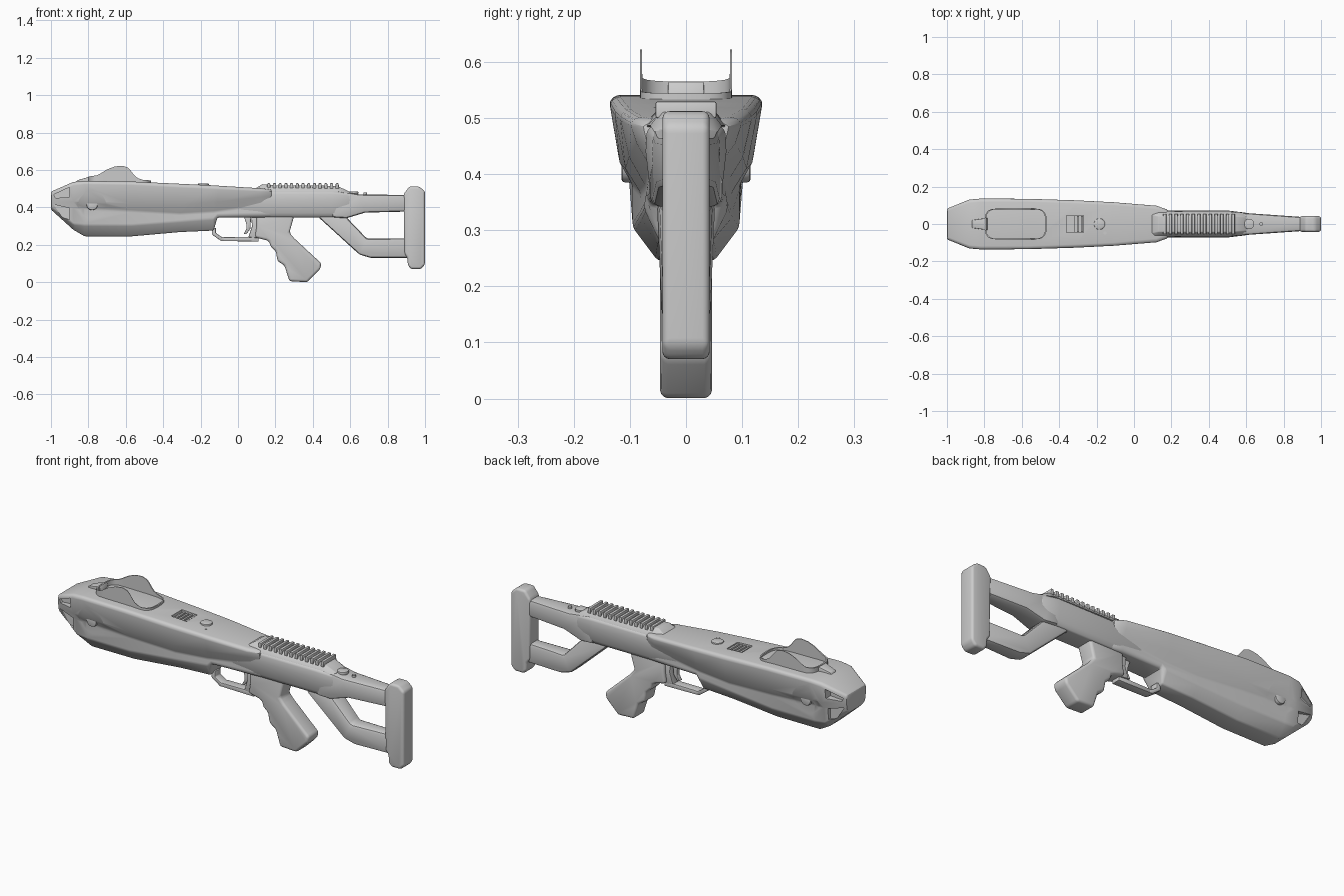
import bpy, bmesh, math

if "Cube" in bpy.data.objects:
    bpy.data.objects.remove(bpy.data.objects["Cube"])


def finish(name, bm, bevel=0.0, segs=2, angle=35):
    bmesh.ops.recalc_face_normals(bm, faces=bm.faces)
    me = bpy.data.meshes.new(name)
    bm.to_mesh(me)
    bm.free()
    ob = bpy.data.objects.new(name, me)
    bpy.context.collection.objects.link(ob)
    bpy.ops.object.select_all(action='DESELECT')
    bpy.context.view_layer.objects.active = ob
    ob.select_set(True)
    if bevel:
        m = ob.modifiers.new("bevel", 'BEVEL')
        m.width, m.segments, m.limit_method = bevel, segs, 'ANGLE'
        m.angle_limit = math.radians(25)
        bpy.ops.object.modifier_apply(modifier=m.name)
    bpy.ops.object.shade_smooth_by_angle(angle=math.radians(angle))
    return ob


def prism(name, pts, width, bevel=0.0, y0=0.0, segs=2):
    """Side profile (x, z) thickened across y; width may be a function of x."""
    w = width if callable(width) else (lambda x: width)
    bm = bmesh.new()
    a = [bm.verts.new((x, y0 - w(x), z)) for x, z in pts]
    b = [bm.verts.new((x, y0 + w(x), z)) for x, z in pts]
    bm.faces.new(a)
    bm.faces.new(b[::-1])
    n = len(pts)
    for i in range(n):
        j = (i + 1) % n
        bm.faces.new((a[i], b[i], b[j], a[j]))
    return finish(name, bm, bevel, segs)


def loft(name, sections, bevel=0.0):
    """Sections of (x, half outline [(y, z)...]) mirrored across y and skinned."""
    bm = bmesh.new()
    rings = []
    for x, half in sections:
        ring = half + [(-y, z) for y, z in reversed(half)]
        rings.append([bm.verts.new((x, y, z)) for y, z in ring])
    n = len(rings[0])
    for r, s in zip(rings, rings[1:]):
        for i in range(n):
            j = (i + 1) % n
            bm.faces.new((r[i], r[j], s[j], s[i]))
    bm.faces.new(rings[0])
    bm.faces.new(rings[-1])
    return finish(name, bm, bevel)


def disc(name, loc, r, depth, axis='Z', bevel=0.0, sides=32):
    bm = bmesh.new()
    bmesh.ops.create_cone(bm, cap_ends=True, segments=sides, radius1=r, radius2=r, depth=depth)
    for v in bm.verts:
        x, y, z = v.co
        v.co = (x, z, y) if axis == 'Y' else (x, y, z)
        v.co.x += loc[0]
        v.co.y += loc[1]
        v.co.z += loc[2]
    return finish(name, bm, bevel)


def cut(ob, cutter):
    m = ob.modifiers.new("cut", 'BOOLEAN')
    m.operation, m.object, m.solver = 'DIFFERENCE', cutter, 'EXACT'
    bpy.context.view_layer.objects.active = ob
    bpy.ops.object.modifier_apply(modifier=m.name)
    bpy.data.objects.remove(cutter)


# Front shell: wide top, undercut flank and lower keel
body = loft("front_shell", [
    (-1.00, [(.075, .484), (.082, .47), (.082, .44), (.08, .42), (.075, .40), (.05, .388)]),
    (-0.88, [(.12, .536), (.132, .524), (.118, .43), (.102, .395), (.093, .31), (.055, .28)]),
    (-0.82, [(.125, .541), (.137, .530), (.120, .43), (.098, .395), (.095, .305), (.05, .245)]),
    (-0.57, [(.125, .538), (.136, .526), (.118, .42), (.095, .38), (.095, .305), (.05, .245)]),
    (-0.31, [(.116, .526), (.128, .512), (.108, .41), (.08, .365), (.083, .325), (.047, .268)]),
    (-0.13, [(.108, .517), (.119, .504), (.102, .43), (.07, .375), (.075, .34), (.045, .276)]),
    (-0.11, [(.107, .516), (.118, .503), (.101, .43), (.069, .378), (.072, .36), (.06, .345)]),
    (0.12, [(.085, .502), (.100, .492), (.088, .455), (.062, .41), (.066, .365), (.055, .347)]),
    (0.18, [(.060, .496), (.078, .486), (.072, .46), (.058, .41), (.062, .365), (.05, .347)]),
], 0.008)
for s in (-1, 1):
    # Round side recess and nose slots
    cut(body, disc("recess_cutter", (-.78, s * .145, .415), .075, .10, 'Y'))
    cut(body, prism("slot_cutter", [(-.985, .468), (-.90, .508), (-.90, .455), (-.975, .45)], .05, y0=s * .125))
    cut(body, prism("slot_cutter", [(-.985, .415), (-.90, .395), (-.90, .335), (-.94, .345)], .05, y0=s * .125))
    disc("side_button", (-.78, s * .10, .415), .03, .03, 'Y', .006)
# Slot on the top deck
cut(body, prism("slot_cutter", [(-.36, .55), (-.27, .55), (-.27, .512), (-.36, .514)], .045))
bpy.context.view_layer.objects.active = body
body.select_set(True)
bpy.ops.object.shade_smooth_by_angle(angle=math.radians(30))
for i in range(4):
    x = -.347 + i * .021
    prism(f"deck_slat_{i}", [(x, .50), (x + .01, .50), (x + .01, .521), (x, .521)], .042)

# Sight collar: thin rounded loop whose sides rise into two fins
HEIGHTS = [(-.82, .562), (-.75, .572), (-.70, .603), (-.66, .618), (-.62, .623), (-.585, .612),
           (-.55, .565), (-.52, .548), (-.44, .542)]


def fin_height(x):
    for (x0, z0), (x1, z1) in zip(HEIGHTS, HEIGHTS[1:]):
        if x <= x1:
            return z0 + (z1 - z0) * (x - x0) / (x1 - x0)
    return HEIGHTS[-1][1]


loop = []
for cx, a0 in ((-.53, -90), (-.735, 90)):
    for k in range(17):
        a = math.radians(a0 + k * 180 / 16)
        c, s = math.cos(a), math.sin(a)
        loop.append((cx + .065 * math.copysign(abs(c) ** .7, c), .082 * math.copysign(abs(s) ** .7, s)))
    if a0 == -90:
        loop += [(-.53 - .205 * t / 14, .082) for t in range(1, 14)]
loop += [(-.735 + .205 * t / 14, -.082) for t in range(1, 14)]
bm = bmesh.new()
rows = [[bm.verts.new((x * k + -.632 * (1 - k), y * k, fin_height(x) if up else .52)) for x, y in loop]
        for k, up in ((1, 0), (1, 1), (.955, 1), (.955, 0))]
for q in range(4):
    r, t = rows[q], rows[(q + 1) % 4]
    for i in range(len(loop)):
        j = (i + 1) % len(loop)
        bm.faces.new((r[i], r[j], t[j], t[i]))
finish("sight_collar", bm)
prism("sight_ramp", [(-.87, .53), (-.86, .545), (-.79, .565), (-.78, .53)], lambda x: .02 + (x + .87) * .15, .003)

# Deck knobs
disc("deck_knob", (-.185, 0, .518), .03, .018, bevel=.004)
disc("deck_pin", (-.155, -.048, .515), .009, .008, sides=16)

# Receiver behind the shell
REC = [(.052, .492), (.070, .478), (.072, .44), (.064, .37), (.05, .347)]
loft("receiver", [(-.12, REC), (.50, REC),
                  (.60, [(.045, .480), (.058, .468), (.060, .44), (.055, .375), (.043, .352)])], .006)

# Top rail with cross teeth
loft("rail_base", [(.09, [(.05, .499), (.085, .48)]), (.13, [(.042, .524), (.078, .48)]),
                   (.19, [(.042, .518), (.07, .485)]), (.53, [(.042, .515), (.065, .485)]),
                   (.60, [(.035, .482), (.055, .47)])], .003)
for i in range(13):
    x = .155 + i * .0305
    prism(f"rail_tooth_{i}", [(x, .50), (x + .019, .50), (x + .017, .529), (x + .002, .529)], .054, .003)
disc("stock_latch", (.615, 0, .478), .028, .016, bevel=.003)
disc("stock_pin", (.68, 0, .473), .01, .012, sides=16)


# Skeleton stock: top bar, lower strut and butt plate
def taper(x):
    return .062 - (x - .55) * .07


prism("stock_top_bar", [(.53, .485), (.60, .478), (.65, .469), (.93, .466), (.93, .378), (.68, .372),
                        (.58, .342), (.50, .347)], taper, .014)
prism("stock_strut", [(.425, .352), (.65, .147), (.71, .13), (.93, .13), (.93, .235), (.69, .232),
                      (.575, .352)], lambda x: .053 - (x - .42) * .04, .014)
prism("butt_plate", [(.885, .47), (.917, .512), (.968, .512), (1.0, .485), (1.0, .095), (.978, .07),
                     (.925, .07), (.908, .09), (.906, .13), (.89, .15)], .042, .018, segs=4)

# Pistol grip with finger waves
prism("pistol_grip", [(.10, .36), (.10, .30), (.09, .24), (.15, .225), (.168, .216), (.174, .19), (.203, .165),
                      (.206, .145), (.212, .112), (.248, .09), (.256, .065), (.275, .005), (.37, .0),
                      (.44, .07), (.446, .10), (.30, .235), (.275, .265), (.302, .36)], .046, .014, segs=3)

# Trigger guard and trigger
prism("guard_front", [(-.14, .29), (-.14, .255), (-.09, .22), (-.07, .22), (-.07, .24), (-.085, .24),
                      (-.118, .262), (-.118, .29)], .024, .004)
prism("guard_bottom", [(-.08, .22), (.11, .217), (.11, .242), (-.08, .241)], .024, .004)
prism("trigger", [(.03, .355), (.045, .31), (.045, .285), (.03, .257), (.045, .257), (.066, .285), (.07, .355)],
      .012, .003)
prism("guard_rear", [(.07, .355), (.075, .30), (.055, .24), (.12, .235), (.13, .355)], .03, .005)
